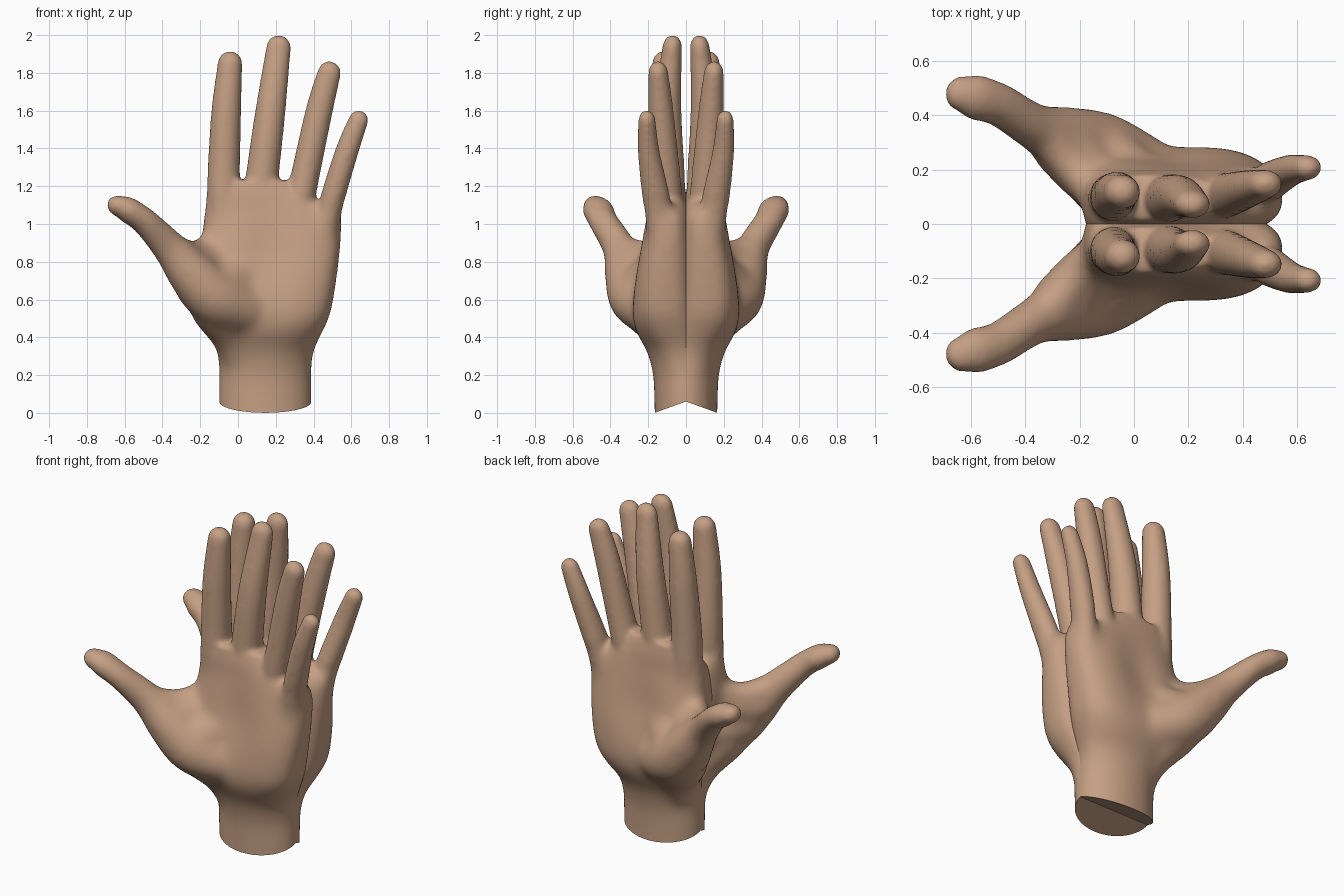
import bpy, bmesh, math
from mathutils import Vector

if "Cube" in bpy.data.objects:
    bpy.data.objects.remove(bpy.data.objects["Cube"])

SIDES = 28


def spline(points, steps=6):
    """Catmull-Rom interpolation through tuples of any length."""
    p = [points[0]] + list(points) + [points[-1]]
    out = []
    for i in range(1, len(p) - 2):
        for s in range(steps):
            t = s / steps
            out.append([0.5 * (2 * b + (c - a) * t + (2 * a - 5 * b + 4 * c - d) * t * t
                               + (3 * b - a - 3 * c + d) * t ** 3)
                        for a, b, c, d in zip(p[i - 1], p[i], p[i + 1], p[i + 2])])
    out.append(list(points[-1]))
    return out


def skin(bm, rings):
    """Closed surface through a list of rings of coordinates."""
    rows = [[bm.verts.new(c) for c in ring] for ring in rings]
    for r0, r1 in zip(rows, rows[1:]):
        for i in range(SIDES):
            j = (i + 1) % SIDES
            bm.faces.new((r0[i], r0[j], r1[j], r1[i]))
    bm.faces.new(rows[0][::-1])
    bm.faces.new(rows[-1])


def limb(bm, points):
    """Round-ended tube: points are (x, y, z, side radius, depth radius)."""
    pts = spline(points)
    n = len(pts)
    rows = []
    for i, q in enumerate(pts):
        d = (Vector(pts[min(i + 1, n - 1)][:3]) - Vector(pts[max(i - 1, 0)][:3])).normalized()
        rows.append((Vector(q[:3]), d, q[3], q[4]))

    def cap(row, sign):
        c, d, a, b = row
        h = max(a, b)
        angs = [math.radians(k) for k in (15, 30, 45, 60, 72, 84)]
        return [(c + d * sign * h * math.sin(t), d, a * math.cos(t), b * math.cos(t)) for t in angs]

    ref = Vector((0, 1, 0)) if abs(rows[-1][1].z) > 0.85 else Vector((0, 0, 1))
    rows = cap(rows[0], -1)[::-1] + rows + cap(rows[-1], 1)
    rings = []
    for c, d, a, b in rows:
        u = d.cross(ref).normalized()
        v = d.cross(u)
        rings.append([c + u * a * math.cos(2 * math.pi * k / SIDES)
                      + v * b * math.sin(2 * math.pi * k / SIDES) for k in range(SIDES)])
    skin(bm, rings)


def bridge(bm, *points):
    """Round filler between two parts: points are (x, y, z, radius)."""
    limb(bm, [p + (p[3],) for p in points])


bm = bmesh.new()

# Wrist and palm: height, left, right, back, palm side, squareness
palm = [(-0.15, -0.10, 0.39, -0.16, 0.165, 2.0),
        (0.10, -0.10, 0.39, -0.16, 0.168, 2.0),
        (0.22, -0.10, 0.39, -0.155, 0.178, 2.0),
        (0.33, -0.115, 0.405, -0.13, 0.21, 2.1),
        (0.43, -0.13, 0.45, -0.10, 0.265, 2.5),
        (0.53, -0.15, 0.492, -0.07, 0.288, 2.8),
        (0.70, -0.17, 0.522, -0.055, 0.278, 2.9),
        (0.85, -0.188, 0.541, -0.05, 0.253, 2.8),
        (1.00, -0.187, 0.552, -0.04, 0.222, 2.6),
        (1.07, -0.178, 0.53, -0.025, 0.207, 2.5),
        (1.14, -0.169, 0.40, -0.005, 0.197, 2.4),
        (1.23, -0.158, 0.30, 0.012, 0.18, 2.3)]
rings = []
for z, x0, x1, y0, y1, e in spline(palm, 4):
    ring = []
    for k in range(SIDES):
        t = 2 * math.pi * k / SIDES
        cx, cy = math.cos(t), math.sin(t)
        ring.append(((x0 + x1) / 2 + (x1 - x0) / 2 * math.copysign(abs(cx) ** (2 / e), cx),
                     (y0 + y1) / 2 + (y1 - y0) / 2 * math.copysign(abs(cy) ** (2 / e), cy), z))
    rings.append(ring)
skin(bm, rings)

# Fingers: index, middle, ring, little
limb(bm, [(-0.075, 0.10, 1.06, .09, .09), (-0.075, 0.10, 1.28, .086, .087),
          (-0.062, 0.115, 1.60, .079, .078), (-0.042, 0.118, 1.85, .066, .062)])
limb(bm, [(0.11, 0.09, 1.06, .09, .09), (0.132, 0.095, 1.28, .087, .088),
          (0.172, 0.10, 1.60, .080, .076), (0.215, 0.073, 1.936, .066, .052)])
limb(bm, [(0.30, 0.10, 1.00, .085, .09), (0.348, 0.108, 1.22, .077, .082),
          (0.43, 0.133, 1.60, .072, .067), (0.483, 0.147, 1.80, .063, .053)])
limb(bm, [(0.445, 0.12, 0.88, .075, .08), (0.497, 0.155, 1.12, .066, .075),
          (0.575, 0.197, 1.38, .062, .058), (0.638, 0.207, 1.55, .053, .046)])

# Thumb with its mound
limb(bm, [(0.02, 0.20, 0.56, .14, .14), (-0.12, 0.258, 0.61, .155, .15),
          (-0.24, 0.305, 0.73, .13, .13), (-0.36, 0.355, 0.875, .088, .095),
          (-0.49, 0.435, 1.01, .079, .071), (-0.58, 0.465, 1.073, .083, .068),
          (-0.63, 0.478, 1.095, .066, .056)])

# Fillers that blend the mound into the wrist, palm, back and index side
bridge(bm, (0.02, 0.05, 0.27, .10), (-0.025, 0.10, 0.42, .125), (-0.10, 0.19, 0.56, .155))
bridge(bm, (-0.31, 0.31, 0.86, .075), (-0.22, 0.20, 0.84, .075), (-0.12, 0.10, 0.90, .075))
bridge(bm, (-0.26, 0.28, 0.77, .115), (-0.14, 0.16, 0.79, .11), (0.0, 0.10, 0.85, .10))
bridge(bm, (-0.14, 0.26, 0.63, .145), (0.0, 0.17, 0.72, .125), (0.10, 0.13, 0.80, .11))
bridge(bm, (-0.20, 0.26, 0.66, .13), (-0.09, 0.12, 0.64, .12), (0.02, 0.08, 0.64, .10))
bridge(bm, (0.0, 0.20, 0.54, .13), (0.16, 0.14, 0.58, .13))
bridge(bm, (-0.08, 0.01, 0.62, .08), (-0.10, 0.02, 0.85, .085), (-0.092, 0.035, 1.04, .08))

bmesh.ops.recalc_face_normals(bm, faces=bm.faces)
mesh = bpy.data.meshes.new("hand_parts")
bm.to_mesh(mesh)
bm.free()
hand = bpy.data.objects.new("hands", mesh)
bpy.context.collection.objects.link(hand)


def bake():
    """Replace the mesh by its modified result."""
    bpy.context.view_layer.update()
    graph = bpy.context.evaluated_depsgraph_get()
    graph.update()
    hand.data = bpy.data.meshes.new_from_object(hand.evaluated_get(graph))
    hand.modifiers.clear()


# Fuse the parts into one soft skin
fuse = hand.modifiers.new("fuse", 'REMESH')
fuse.mode = 'VOXEL'
fuse.voxel_size = 0.012
soft = hand.modifiers.new("soften", 'SMOOTH')
soft.factor = 0.5
soft.iterations = 14
bake()

# Melt the palm and thumb root further, fading out towards the fingers
group = hand.vertex_groups.new(name="palm")
for v in hand.data.vertices:
    x, y, z = v.co
    w = min((z - 0.2) / 0.1, (1.16 - z) / 0.12, (x + 0.45) / 0.15, 1.0)
    if w > 0:
        group.add([v.index], w, 'REPLACE')
    # Shallow hollow in the middle of the palm
    if y > 0.1:
        v.co.y -= 0.03 * math.exp(-((x - 0.15) / 0.13) ** 2 - ((z - 0.82) / 0.2) ** 2)
melt = hand.modifiers.new("melt", 'SMOOTH')
melt.vertex_group = "palm"
melt.factor = 0.5
melt.iterations = 70
bake()

# Slanted flat cut through the wrist
fused = hand.data
bm = bmesh.new()
bm.from_mesh(fused)
bmesh.ops.bisect_plane(bm, geom=bm.verts[:] + bm.edges[:] + bm.faces[:], dist=1e-5,
                       plane_co=(0, 0, 0.06), plane_no=(0, 0.36, 1), clear_inner=True)
bmesh.ops.holes_fill(bm, edges=[e for e in bm.edges if e.is_boundary], sides=0)
bmesh.ops.recalc_face_normals(bm, faces=bm.faces)
bm.to_mesh(fused)
bm.free()

# Skin colour and smooth shading
tan = bpy.data.materials.new("tan_skin")
tan.diffuse_color = (0.56, 0.35, 0.23, 1)
tan.use_nodes = True
tan.node_tree.nodes["Principled BSDF"].inputs["Base Color"].default_value = tan.diffuse_color
fused.materials.clear()
fused.materials.append(tan)
bpy.context.view_layer.objects.active = hand
hand.select_set(True)
bpy.ops.object.shade_smooth_by_angle(angle=math.radians(40))

# Second hand, back to back with the first
pair = hand.modifiers.new("pair", 'MIRROR')
pair.use_axis = (False, True, False)
pair.use_mirror_merge = False
